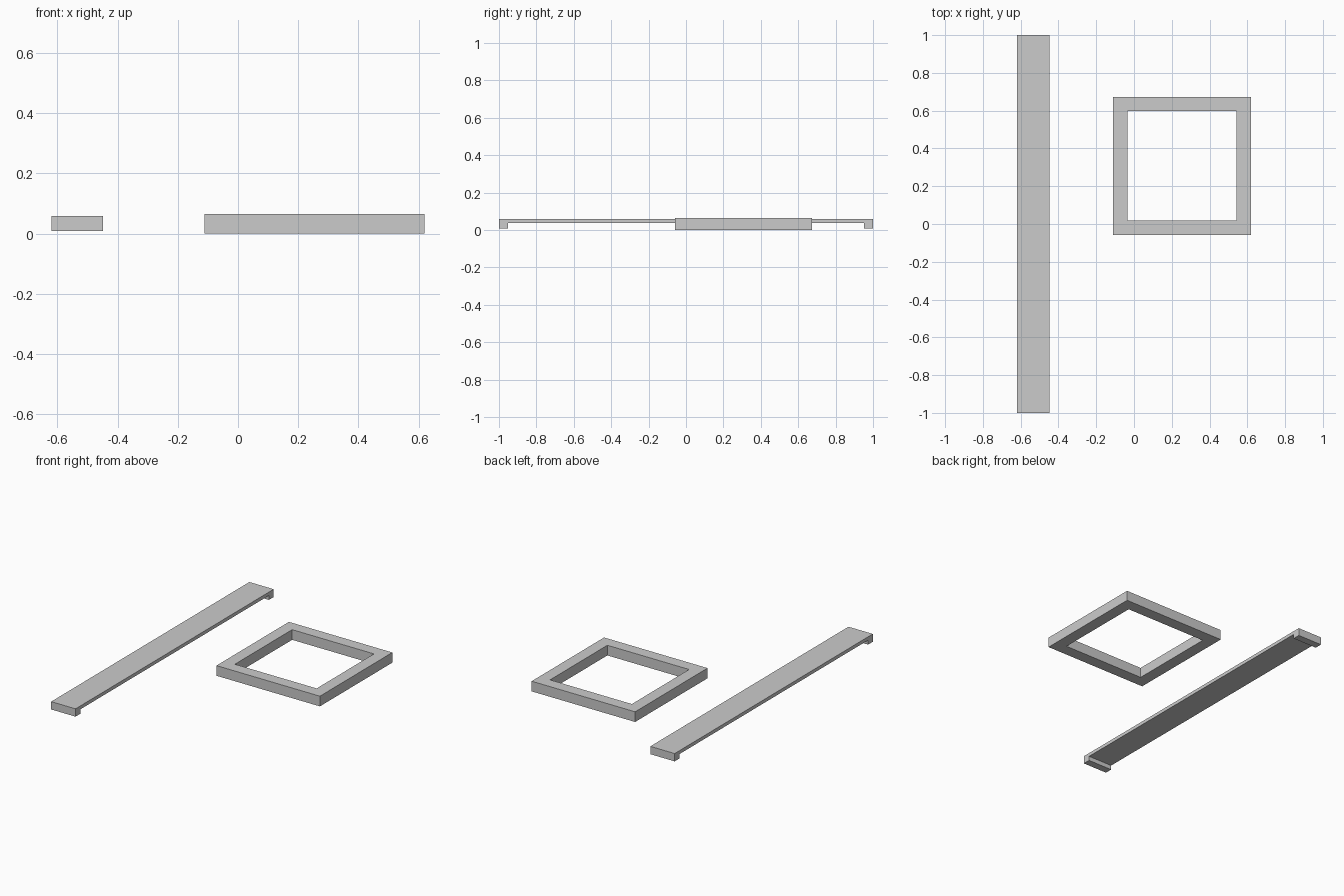
import bpy, bmesh
from mathutils import Vector

if "Cube" in bpy.data.objects:
    bpy.data.objects.remove(bpy.data.objects["Cube"])


def finish(name, bm):
    bmesh.ops.recalc_face_normals(bm, faces=bm.faces)
    mesh = bpy.data.meshes.new(name)
    bm.to_mesh(mesh)
    bm.free()
    obj = bpy.data.objects.new(name, mesh)
    bpy.context.collection.objects.link(obj)
    return obj


# Long bar: bracket-shaped side profile (y, z) extruded across x
def build_bar(x0, x1, half_len, lip, bottom, under, top):
    half = [(half_len, top), (half_len, bottom),
            (half_len - lip, bottom), (half_len - lip, under)]
    profile = half + [(-y, z) for y, z in reversed(half)]
    bm = bmesh.new()
    face = bm.faces.new([bm.verts.new((x0, y, z)) for y, z in profile])
    ext = bmesh.ops.extrude_face_region(bm, geom=[face])
    moved = [g for g in ext["geom"] if isinstance(g, bmesh.types.BMVert)]
    bmesh.ops.translate(bm, verts=moved, vec=(x1 - x0, 0, 0))
    return finish("lipped_bar", bm)


# Square frame: rectangular section swept round four mitred corners
def build_frame(cx, cy, outer, inner, height):
    section = [(outer, 0), (outer, height), (inner, height), (inner, 0)]
    bm = bmesh.new()
    rings = [[bm.verts.new((cx + sx * r, cy + sy * r, z)) for r, z in section]
             for sx, sy in ((-1, -1), (1, -1), (1, 1), (-1, 1))]
    for i in range(4):
        a, b = rings[i], rings[(i + 1) % 4]
        for j in range(4):
            k = (j + 1) % 4
            bm.faces.new((a[j], b[j], b[k], a[k]))
    return finish("square_frame", bm)


build_bar(-0.62, -0.448, 1.0, 0.048, 0.009, 0.037, 0.059)
build_frame(0.2535, 0.308, 0.3655, 0.289, 0.065)
